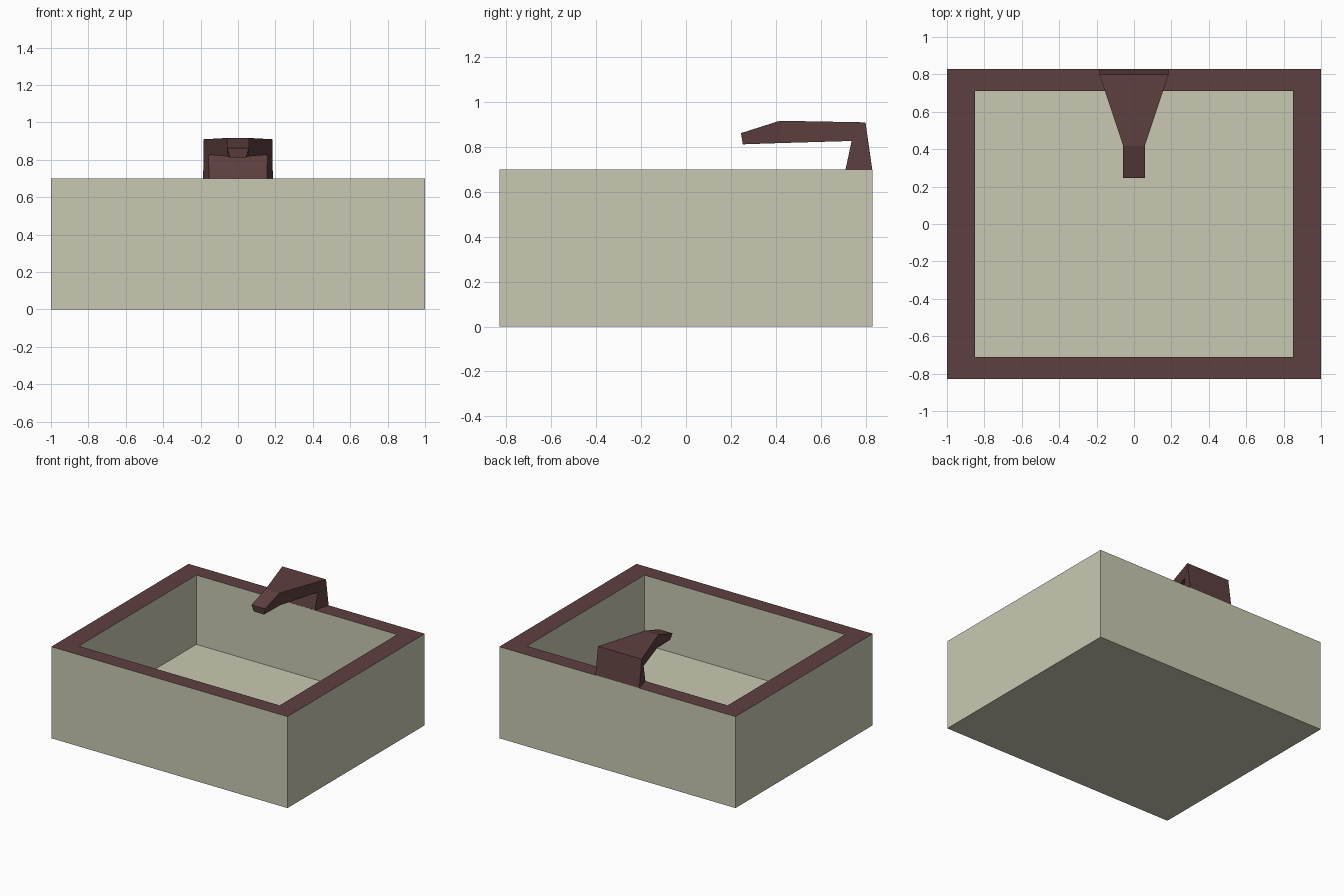
import bpy, bmesh
from mathutils import Vector

if "Cube" in bpy.data.objects:
    bpy.data.objects.remove(bpy.data.objects["Cube"])


def material(name, rgb):
    m = bpy.data.materials.new(name)
    m.diffuse_color = (*rgb, 1)
    m.use_nodes = True
    m.node_tree.nodes["Principled BSDF"].inputs["Base Color"].default_value = m.diffuse_color
    return m


cream = material("cream stone", (0.591, 0.584, 0.451))
brown = material("dark brown", (0.112, 0.051, 0.050))


def finish(name, bm, mats):
    bmesh.ops.recalc_face_normals(bm, faces=bm.faces)
    me = bpy.data.meshes.new(name)
    bm.to_mesh(me)
    bm.free()
    for m in mats:
        me.materials.append(m)
    ob = bpy.data.objects.new(name, me)
    bpy.context.collection.objects.link(ob)
    return ob


# Basin: box with inset top pushed down, flat rim painted brown
bm = bmesh.new()
bmesh.ops.create_cube(bm, size=1)
for v in bm.verts:
    v.co = Vector((v.co.x * 2, v.co.y * 1.66, (v.co.z + 0.5) * 0.70))
bm.normal_update()
top = max(bm.faces, key=lambda f: f.calc_center_median().z)
rim = bmesh.ops.inset_region(bm, faces=[top], thickness=0.12)["faces"]
for f in rim:
    f.material_index = 1
for v in top.verts:
    v.co.x = 0.85 if v.co.x > 0 else -0.85
    v.co.y = 0.71 if v.co.y > 0 else -0.71
ext = bmesh.ops.extrude_discrete_faces(bm, faces=[top])["faces"]
for v in ext[0].verts:
    v.co.z = 0.17
finish("basin", bm, [cream, brown])

# Spout: side profile (y, z, half width) running round the outline
profile = [(0.245, 0.862, 0.058), (0.253, 0.812, 0.043), (0.43, 0.818, 0.055),
           (0.738, 0.827, 0.158), (0.711, 0.70, 0.154), (0.83, 0.70, 0.186),
           (0.80, 0.91, 0.185), (0.418, 0.917, 0.058)]
bm = bmesh.new()
left = [bm.verts.new((-w, y, z)) for y, z, w in profile]
right = [bm.verts.new((w, y, z)) for y, z, w in profile]
n = len(profile)
for i in range(n):
    j = (i + 1) % n
    bm.faces.new((left[i], left[j], right[j], right[i]))
for side in (left, right):
    for quad in ((0, 1, 2, 7), (7, 2, 3, 6), (6, 3, 4, 5)):
        bm.faces.new([side[k] for k in quad])
finish("spout", bm, [brown])
